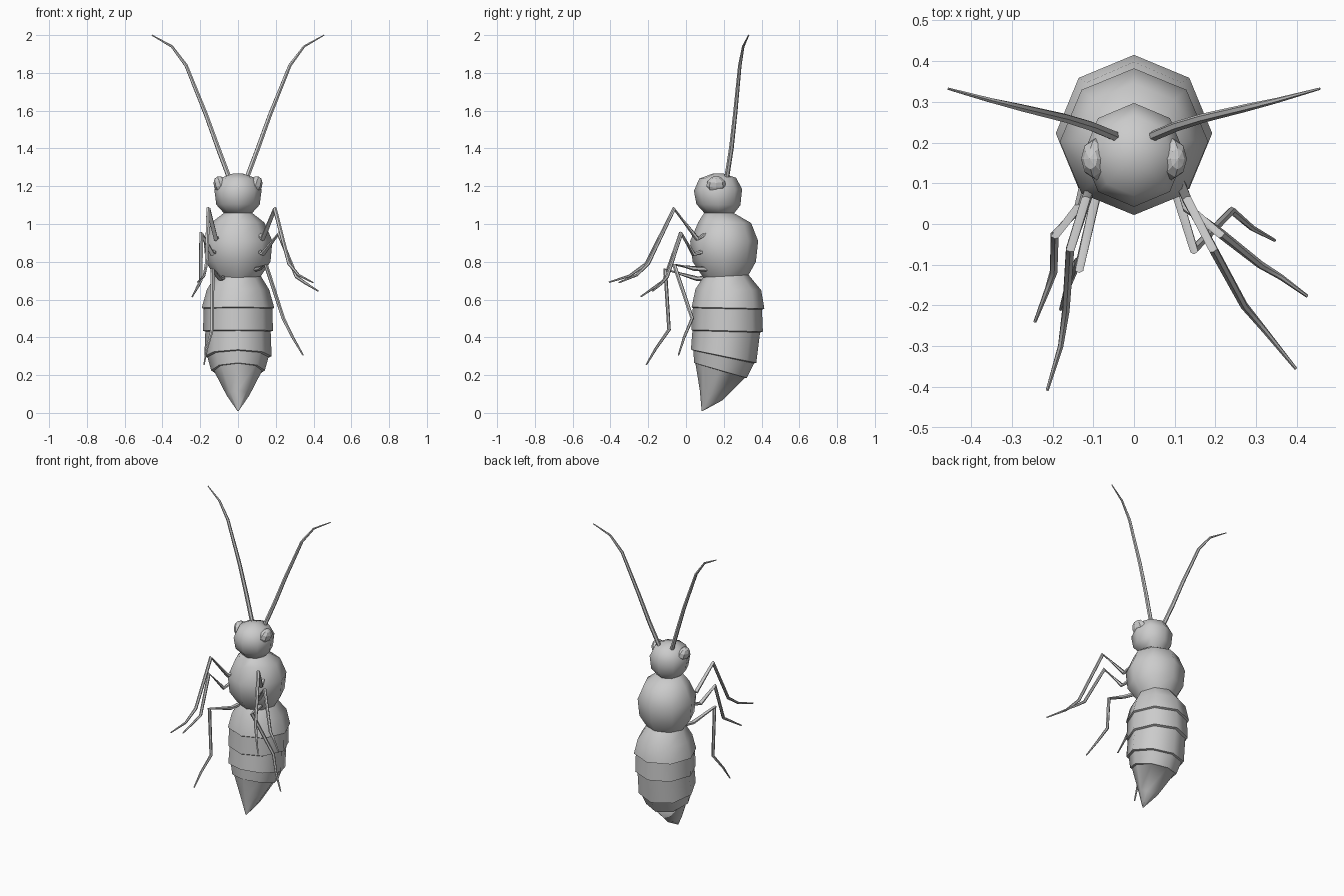
import bpy, bmesh, math
from mathutils import Matrix, Vector

if "Cube" in bpy.data.objects:
    bpy.data.objects.remove(bpy.data.objects["Cube"])


def finish(bm, name, smooth=True):
    bmesh.ops.recalc_face_normals(bm, faces=bm.faces)
    mesh = bpy.data.meshes.new(name)
    bm.to_mesh(mesh)
    bm.free()
    ob = bpy.data.objects.new(name, mesh)
    bpy.context.collection.objects.link(ob)
    if smooth:
        bpy.ops.object.select_all(action='DESELECT')
        ob.select_set(True)
        bpy.context.view_layer.objects.active = ob
        bpy.ops.object.shade_smooth_by_angle(angle=math.radians(50))
    return ob


def skin_rings(name, rings):
    """Join closed rings of points into a capped shell."""
    bm = bmesh.new()
    loops = [[bm.verts.new(p) for p in r] for r in rings]
    n = len(loops[0])
    for a, b in zip(loops, loops[1:]):
        for k in range(n):
            j = (k + 1) % n
            bm.faces.new((a[k], a[j], b[j], b[k]))
    bm.faces.new(loops[0])
    bm.faces.new(loops[-1])
    return finish(bm, name)


def body(name, profile, sides=8):
    """Each ring: front y, front z, back y, back z, half width."""
    rings = []
    for y0, z0, y1, z1, w in profile:
        ring = []
        for k in range(sides):
            a = 2 * math.pi * k / sides
            t = (1 + math.cos(a)) / 2
            ring.append((w * math.sin(a), y0 + (y1 - y0) * t, z0 + (z1 - z0) * t))
        rings.append(ring)
    return skin_rings(name, rings)


def limb(name, points, r0, r1, sides=6):
    """Tapered tube along a path; stays thick, then thins near the end."""
    pts = [Vector(p) for p in points]
    rings = []
    for i, p in enumerate(pts):
        d = pts[min(i + 1, len(pts) - 1)] - pts[max(i - 1, 0)]
        d.normalize()
        side = d.cross(Vector((1, 0.15, 0.05))).normalized()
        up = d.cross(side)
        t = i / (len(pts) - 1)
        r = r0 + (r1 - r0) * t ** 2
        rings.append([p + r * (math.cos(2 * math.pi * k / sides) * side
                               + math.sin(2 * math.pi * k / sides) * up)
                      for k in range(sides)])
    return skin_rings(name, rings)


# head, thorax and stepped abdomen
body("head", [
    (.145, 1.268, .195, 1.268, .025),
    (.07, 1.24, .265, 1.245, .095),
    (.042, 1.175, .297, 1.185, .125),
    (.055, 1.105, .288, 1.10, .115),
    (.10, 1.055, .25, 1.05, .07)])
body("thorax", [
    (.10, 1.065, .25, 1.06, .07),
    (.065, 1.01, .345, 1.005, .14),
    (.022, .91, .382, .91, .182),
    (.035, .80, .37, .80, .172),
    (.092, .715, .33, .728, .12)])
body("abdomen", [
    (.092, .72, .33, .732, .12),
    (.05, .655, .398, .65, .165),
    (.03, .56, .415, .552, .192),
    (.036, .555, .402, .547, .182),
    (.028, .44, .407, .43, .185),
    (.034, .435, .392, .425, .173),
    (.026, .335, .372, .265, .178),
    (.04, .33, .36, .262, .162),
    (.042, .265, .322, .185, .142),
    (.05, .262, .312, .185, .128),
    (.073, .12, .19, .065, .06),
    (.083, .01, .093, .012, .004)])

# eyes and antennae, mirrored
antenna = [(.045, .215, 1.24), (.105, .24, 1.40), (.17, .26, 1.58),
           (.275, .285, 1.84), (.35, .303, 1.94), (.456, .332, 2.0)]
for label, s in (("left", -1), ("right", 1)):
    bm = bmesh.new()
    bmesh.ops.create_uvsphere(bm, u_segments=8, v_segments=6, radius=1)
    bmesh.ops.transform(bm, verts=bm.verts, matrix=(
        Matrix.Translation((s * .092, .16, 1.205))
        @ Matrix.Rotation(s * math.radians(20), 4, 'Y')
        @ Matrix.Diagonal((.036, .052, .05, 1))))
    finish(bm, label + "_eye", smooth=False)
    limb(label + "_antenna", [(s * x, y, z) for x, y, z in antenna], .013, .003)

# six individually posed legs
legs = {
    "left_front_leg": [(-.10, .11, .945), (-.117, .06, .92), (-.157, -.063, 1.08),
                       (-.167, -.21, .79), (-.18, -.30, .725), (-.213, -.408, .692)],
    "left_middle_leg": [(-.12, .11, .86), (-.135, .04, .84), (-.195, -.028, .95),
                        (-.197, -.116, .70), (-.212, -.16, .67), (-.243, -.24, .615)],
    "left_rear_leg": [(-.08, .12, .715), (-.095, .06, .71), (-.135, -.11, .76),
                      (-.137, -.09, .44), (-.165, -.16, .34), (-.18, -.21, .255)],
    "right_front_leg": [(.11, .11, .95), (.13, .06, .92), (.195, -.063, 1.08),
                        (.27, -.20, .79), (.32, -.26, .73), (.397, -.355, .69)],
    "right_middle_leg": [(.11, .11, .86), (.13, .04, .84), (.215, -.025, .95),
                         (.31, -.10, .72), (.36, -.13, .685), (.425, -.177, .645)],
    "right_rear_leg": [(.09, .12, .76), (.115, .04, .765), (.147, -.063, .785),
                       (.24, .033, .50), (.29, -.01, .40), (.345, -.04, .305)],
}
for name, path in legs.items():
    limb(name, path, .013, .004)
